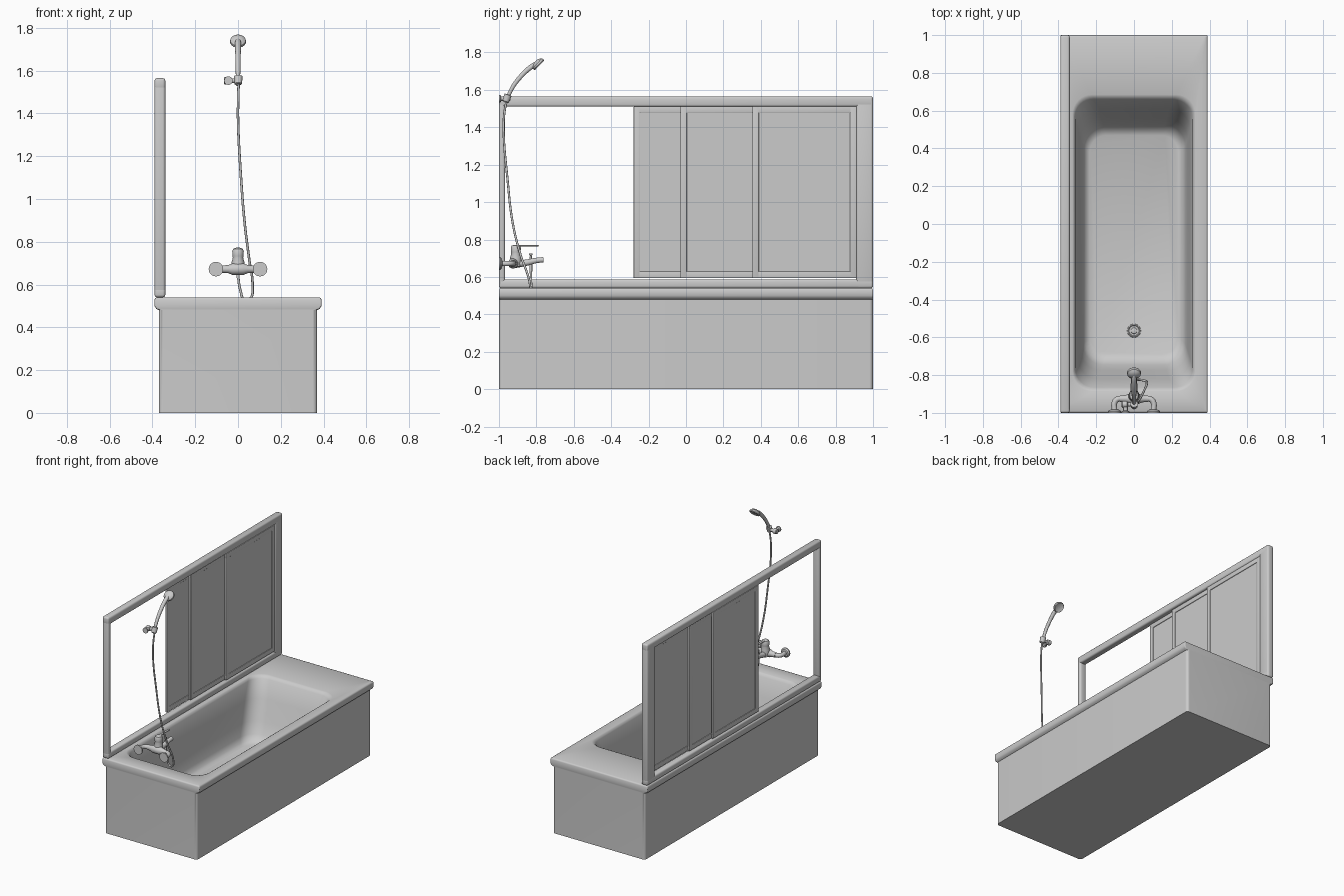
import bpy, bmesh, math
from mathutils import Vector

cube = bpy.data.objects.get("Cube")
if cube:
    bpy.data.objects.remove(cube, do_unlink=True)

grey = bpy.data.materials.new("plain_grey")
grey.use_nodes = True
COLOUR = (0.6, 0.6, 0.6, 1)
grey.diffuse_color = COLOUR
grey.node_tree.nodes["Principled BSDF"].inputs["Base Color"].default_value = COLOUR


def finish(name, bm, angle=35):
    mesh = bpy.data.meshes.new(name)
    bmesh.ops.recalc_face_normals(bm, faces=bm.faces)
    bm.to_mesh(mesh)
    bm.free()
    mesh.materials.append(grey)
    ob = bpy.data.objects.new(name, mesh)
    bpy.context.collection.objects.link(ob)
    bpy.ops.object.select_all(action='DESELECT')
    ob.select_set(True)
    bpy.context.view_layer.objects.active = ob
    bpy.ops.object.shade_smooth_by_angle(angle=math.radians(angle))
    return ob


def add_box(bm, lo, hi, bevel=0.0):
    lo, hi = Vector(lo), Vector(hi)
    verts = bmesh.ops.create_cube(bm, size=1)["verts"]
    for v in verts:
        v.co = (lo + hi) / 2 + v.co * (hi - lo)
    if bevel:
        edges = list({e for v in verts for e in v.link_edges})
        bmesh.ops.bevel(bm, geom=edges, offset=bevel, segments=3, profile=0.5, affect='EDGES')


def turned(name, origin, axis, profile, sides=24):
    """Loft circles of (distance, radius) along an axis."""
    bm = bmesh.new()
    turn = Vector(axis).to_track_quat('Z', 'Y')
    rings = []
    for d, r in profile:
        rings.append([bm.verts.new(Vector(origin) + turn @ Vector(
            (r * math.cos(math.tau * i / sides), r * math.sin(math.tau * i / sides), d)))
            for i in range(sides)])
    skin(bm, rings)
    return finish(name, bm)


def skin(bm, rings):
    for a, b in zip(rings, rings[1:]):
        n = len(a)
        for i in range(n):
            j = (i + 1) % n
            bm.faces.new((a[i], a[j], b[j], b[i]))
    bm.faces.new(rings[0][::-1])
    bm.faces.new(rings[-1])


def tube(name, points, radius, radii=None):
    curve = bpy.data.curves.new(name, 'CURVE')
    curve.dimensions = '3D'
    curve.bevel_depth = radius
    curve.bevel_resolution = 3
    curve.resolution_u = 8
    curve.use_fill_caps = True
    spline = curve.splines.new('BEZIER')
    spline.bezier_points.add(len(points) - 1)
    for i, (bp, p) in enumerate(zip(spline.bezier_points, points)):
        bp.co = p
        bp.handle_left_type = bp.handle_right_type = 'AUTO'
        bp.radius = radii[i] if radii else 1
    curve.materials.append(grey)
    ob = bpy.data.objects.new(name, curve)
    bpy.context.collection.objects.link(ob)
    return ob


def rounded_ring(bm, hx, y0, y1, r, z, steps=8):
    ring = []
    corners = ((hx - r, y1 - r), (r - hx, y1 - r), (r - hx, y0 + r), (hx - r, y0 + r))
    for q, (cx, cy) in enumerate(corners):
        for s in range(steps + 1):
            a = (q + s / steps) * math.pi / 2
            ring.append(bm.verts.new((cx + r * math.cos(a), cy + r * math.sin(a), z)))
    return ring


# Bathtub: outer shell, lip, then the hollow down to the floor
bm = bmesh.new()
shell = [
    (0.37, -1, 1, 0.02, 0), (0.37, -1, 1, 0.02, 0.48), (0.383, -1, 1, 0.01, 0.487),
    (0.39, -1, 1, 0.006, 0.50), (0.39, -1, 1, 0.006, 0.53), (0.387, -0.997, 0.997, 0.006, 0.537),
    (0.38, -0.99, 0.99, 0.006, 0.54),
    (0.325, -0.885, 0.685, 0.10, 0.54), (0.317, -0.877, 0.672, 0.10, 0.535),
    (0.310, -0.865, 0.658, 0.10, 0.52), (0.297, -0.82, 0.61, 0.11, 0.40),
    (0.283, -0.775, 0.56, 0.11, 0.26), (0.272, -0.745, 0.525, 0.11, 0.18),
    (0.258, -0.72, 0.50, 0.10, 0.145), (0.235, -0.69, 0.47, 0.09, 0.13),
]
skin(bm, [rounded_ring(bm, *s) for s in shell])
finish("bathtub", bm, 50)

# Drain
turned("drain_ring", (0, -0.565, 0.128), (0, 0, 1),
       [(0, 0.037), (0.006, 0.035), (0.008, 0.03), (0.004, 0.026)])
turned("drain_plug", (0, -0.565, 0.128), (0, 0, 1), [(0, 0.018), (0.010, 0.016), (0.012, 0.01)])

# Screen surround
bm = bmesh.new()
for y0, y1, z0, z1 in ((-1, 1, 1.51, 1.565), (-1, 1, 0.54, 0.587),
                       (-1, -0.967, 0.54, 1.565), (0.91, 1, 0.54, 1.565)):
    add_box(bm, (-0.39, y0, z0), (-0.34, y1, z1), 0.012)
finish("screen_frame", bm)

# Three overlapping sliding panels, each with a rim and a pane
Z0, Z1, RIM = 0.594, 1.511, 0.035
for name, x, y0, y1 in (("outer_panel", -0.380, -0.28, 0.245),
                        ("middle_panel", -0.365, -0.03, 0.49),
                        ("inner_panel", -0.350, 0.355, 0.912)):
    bm = bmesh.new()
    for a, b, c, d in ((y0, y0 + RIM, Z0, Z1), (y1 - RIM, y1, Z0, Z1),
                       (y0, y1, Z0, Z0 + RIM), (y0, y1, Z1 - RIM, Z1)):
        add_box(bm, (x - 0.007, a, c), (x + 0.007, b, d), 0.003)
    add_box(bm, (x - 0.003, y0 + 0.01, Z0 + 0.01), (x + 0.003, y1 - 0.01, Z1 - 0.01))
    finish(name, bm)

# Mixer tap: wall flanges, elbows, cross body
TAP_Z = 0.672
for side, x in (("right", -0.103), ("left", 0.103)):
    turned(side + "_wall_flange", (x, -1, TAP_Z), (0, 1, 0),
           [(0, 0.034), (0.008, 0.034), (0.016, 0.026), (0.018, 0.014)])
    inward = -math.copysign(1, x)
    tube(side + "_tap_elbow", [(x, -0.99, TAP_Z), (x, -0.945, TAP_Z),
         (x + inward * 0.015, -0.928, TAP_Z), (x + inward * 0.05, -0.925, TAP_Z)], 0.015)
turned("tap_body", (-0.075, -0.925, TAP_Z), (1, 0, 0),
       [(0, 0.017), (0.03, 0.019), (0.05, 0.027), (0.10, 0.027), (0.12, 0.019), (0.15, 0.017)])
turned("tap_neck", (0, -0.91, 0.655), (0, 0, 1),
       [(0, 0.028), (0.05, 0.03), (0.07, 0.024), (0.078, 0.026), (0.10, 0.027),
        (0.112, 0.022), (0.117, 0.010)])
tube("tap_spout", [(0, -0.92, 0.668), (0, -0.86, 0.675), (0, -0.80, 0.688), (0, -0.762, 0.692)],
     0.015, [1.5, 1.2, 1, 1])
bm = bmesh.new()
add_box(bm, (-0.008, -0.92, 0.764), (0.008, -0.787, 0.77), 0.002)
finish("tap_lever", bm)
turned("diverter", (0, -0.83, 0.63), (0, 0, 1),
       [(0, 0.008), (0.05, 0.008), (0.085, 0.005), (0.088, 0.009), (0.096, 0.008)], 16)

# Hose looping from the tap up to the holder
tube("shower_hose", [(0, -0.83, 0.64), (0.012, -0.828, 0.57), (0.032, -0.825, 0.527),
     (0.058, -0.83, 0.535), (0.068, -0.84, 0.59), (0.052, -0.885, 0.72), (0.032, -0.925, 0.88),
     (0.012, -0.955, 1.13), (0, -0.975, 1.38), (0.001, -0.972, 1.47), (0.003, -0.96, 1.54)], 0.006)

# Wall holder
turned("holder_bar", (-0.065, -0.955, 1.553), (1, 0, 0),
       [(0, 0.014), (0.004, 0.018), (0.028, 0.018), (0.032, 0.011), (0.06, 0.011)], 16)
turned("holder_wall_mount", (-0.045, -1, 1.553), (0, 1, 0),
       [(0, 0.02), (0.008, 0.02), (0.012, 0.012), (0.045, 0.012)], 16)
turned("holder_clip", (0.001, -0.965, 1.535), (0, 0.35, 1),
       [(0, 0.014), (0.004, 0.018), (0.04, 0.020), (0.042, 0.016)], 16)

# Hand shower
tube("shower_handle", [(0, -0.962, 1.53), (0, -0.935, 1.60), (0, -0.885, 1.67),
     (0, -0.825, 1.725), (0, -0.79, 1.745)], 0.011, [0.8, 1.0, 1.15, 1.3, 1.2])
turned("shower_head", (0, -0.805, 1.752), (0, 0.72, -0.69),
       [(0, 0.014), (0.006, 0.027), (0.014, 0.036), (0.024, 0.038), (0.030, 0.034), (0.027, 0.029)])
